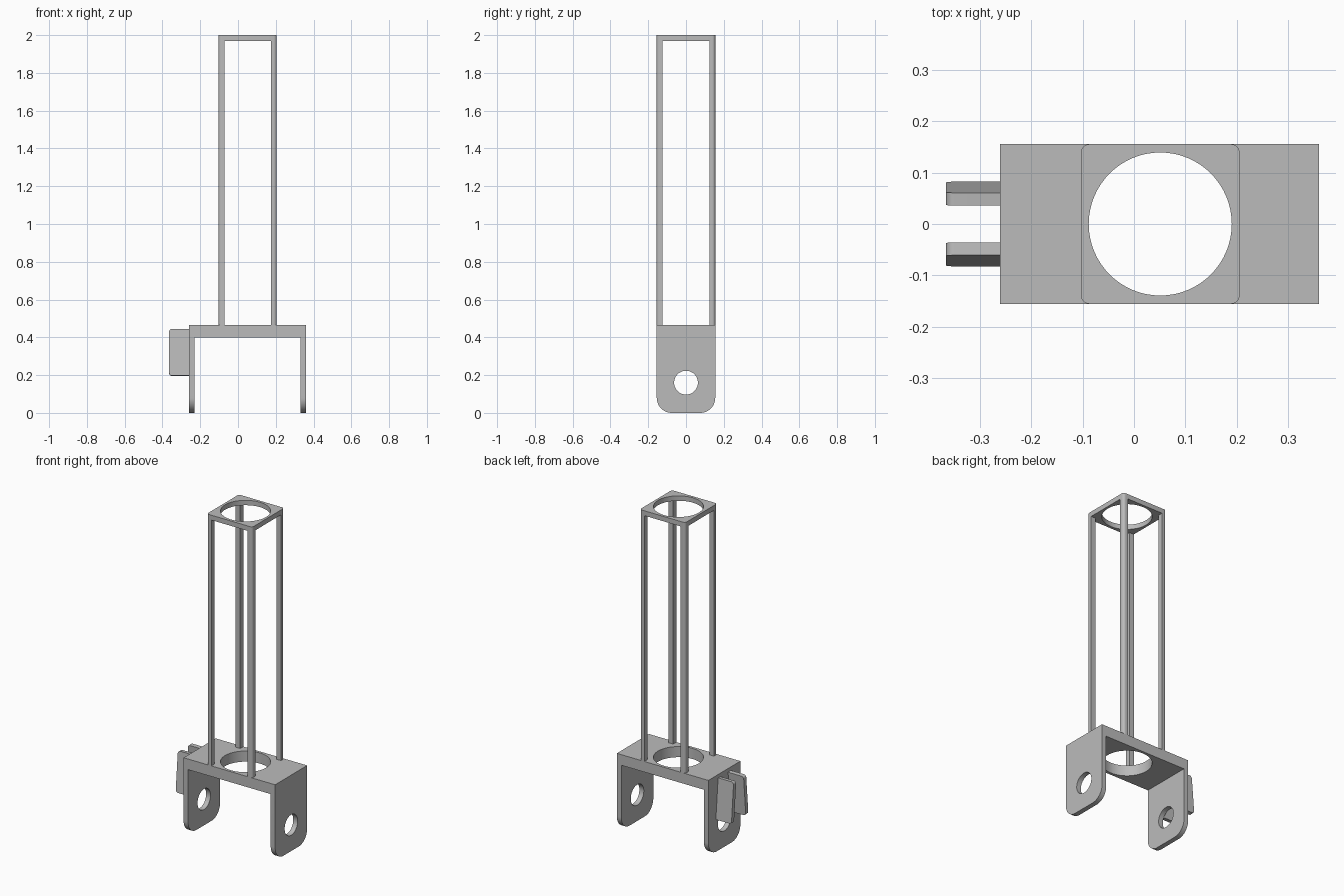
import bpy, bmesh, math
from mathutils import Matrix, Vector

cube = bpy.data.objects.get("Cube")
if cube:
    bpy.data.objects.remove(cube, do_unlink=True)

GREY = (0.5, 0.5, 0.5, 1)
metal = bpy.data.materials.new("plain grey")
metal.use_nodes = True
metal.diffuse_color = GREY
metal.node_tree.nodes["Principled BSDF"].inputs["Base Color"].default_value = GREY

HALF_Y = 0.155      # half depth of the bracket and tower
TOWER_X = 0.051     # tower axis
TOWER_HALF = 0.154
DECK = 0.465        # upper face of the bracket


def finish(bm, name):
    """Turn a bmesh into a shaded object."""
    bmesh.ops.recalc_face_normals(bm, faces=bm.faces)
    mesh = bpy.data.meshes.new(name)
    bm.to_mesh(mesh)
    bm.free()
    mesh.materials.append(metal)
    obj = bpy.data.objects.new(name, mesh)
    bpy.context.collection.objects.link(obj)
    smooth(obj)
    return obj


def smooth(obj):
    bpy.ops.object.select_all(action='DESELECT')
    obj.select_set(True)
    bpy.context.view_layer.objects.active = obj
    bpy.ops.object.shade_smooth_by_angle(angle=math.radians(30))


def round_edges(bm, test, radius, segments=8):
    """Round the edges whose two end points pass the test."""
    edges = [e for e in bm.edges if test(e.verts[0].co, e.verts[1].co)]
    bmesh.ops.bevel(bm, geom=edges, offset=radius, segments=segments,
                    profile=0.5, affect='EDGES')


def box(low, high):
    bm = bmesh.new()
    low, high = Vector(low), Vector(high)
    size = Matrix.Diagonal((*(high - low), 1))
    bmesh.ops.create_cube(bm, matrix=Matrix.Translation((low + high) / 2) @ size)
    return bm


def bore(obj, centre, radius, length, along_x=False):
    """Cut a round hole through an object."""
    bm = bmesh.new()
    turn = Matrix.Rotation(math.pi / 2 if along_x else 0, 4, 'Y')
    bmesh.ops.create_cone(bm, cap_ends=True, segments=64, radius1=radius,
                          radius2=radius, depth=length,
                          matrix=Matrix.Translation(centre) @ turn)
    cutter = finish(bm, "hole_cutter")
    cutter.hide_render = True
    mod = obj.modifiers.new("hole", 'BOOLEAN')
    mod.operation, mod.solver, mod.object = 'DIFFERENCE', 'EXACT', cutter
    bpy.context.view_layer.objects.active = obj
    bpy.ops.object.modifier_apply(modifier=mod.name)
    bpy.data.objects.remove(cutter, do_unlink=True)
    smooth(obj)


# U-shaped bracket: side profile pulled through the depth, rounded feet
profile = [(-0.26, 0), (-0.23, 0), (-0.23, 0.4), (0.33, 0.4),
           (0.33, 0), (0.36, 0), (0.36, DECK), (-0.26, DECK)]
bm = bmesh.new()
face = bm.faces.new([bm.verts.new((x, -HALF_Y, z)) for x, z in profile])
pulled = bmesh.ops.extrude_face_region(bm, geom=[face], use_keep_orig=True)
moved = [v for v in pulled["geom"] if isinstance(v, bmesh.types.BMVert)]
bmesh.ops.translate(bm, verts=moved, vec=(0, 2 * HALF_Y, 0))
bmesh.ops.recalc_face_normals(bm, faces=bm.faces)
round_edges(bm, lambda a, b: a.z == b.z == 0 and abs(a.y - b.y) < 0.001, 0.08, 12)
bracket = finish(bm, "bracket")
bore(bracket, (TOWER_X, 0, DECK), 0.139, 0.3)
bore(bracket, (0.05, 0, 0.16), 0.063, 1, along_x=True)

# Ring plate on top of the tower
bm = box((TOWER_X - TOWER_HALF, -HALF_Y, 1.97), (TOWER_X + TOWER_HALF, HALF_Y, 2))
round_edges(bm, lambda a, b: abs(a.z - b.z) > 0.01, 0.016)
plate = finish(bm, "top_plate")
bore(plate, (TOWER_X, 0, 2), 0.139, 0.3)

# Four corner posts, rounded on the outer corner
for sx, side in ((-1, "right"), (1, "left")):
    for sy, end in ((-1, "front"), (1, "back")):
        outer = (TOWER_X + sx * TOWER_HALF, sy * HALF_Y)
        inner = (outer[0] - sx * 0.031, outer[1] - sy * 0.031)
        low = [min(p) for p in zip(outer, inner)]
        high = [max(p) for p in zip(outer, inner)]
        bm = box((*low, DECK), (*high, 1.97))

        def at_corner(a, b):
            return all(math.dist(v.xy, outer) < 0.001 for v in (a, b))

        round_edges(bm, at_corner, 0.016)
        finish(bm, f"{end}_{side}_post")

# Two splayed fins on the right side of the bracket
for sy, end in ((-1, "front"), (1, "back")):
    bm = box((-0.365, -0.0125, -0.124), (-0.26, 0.0125, 0.124))
    round_edges(bm, lambda a, b: a.x < -0.36 and b.x < -0.36
                and abs(a.y - b.y) > 0.01, 0.016)
    tilt = Matrix.Rotation(sy * math.radians(5), 4, 'X')
    bm.transform(Matrix.Translation((0, sy * 0.059, 0.32)) @ tilt)
    finish(bm, f"{end}_fin")
